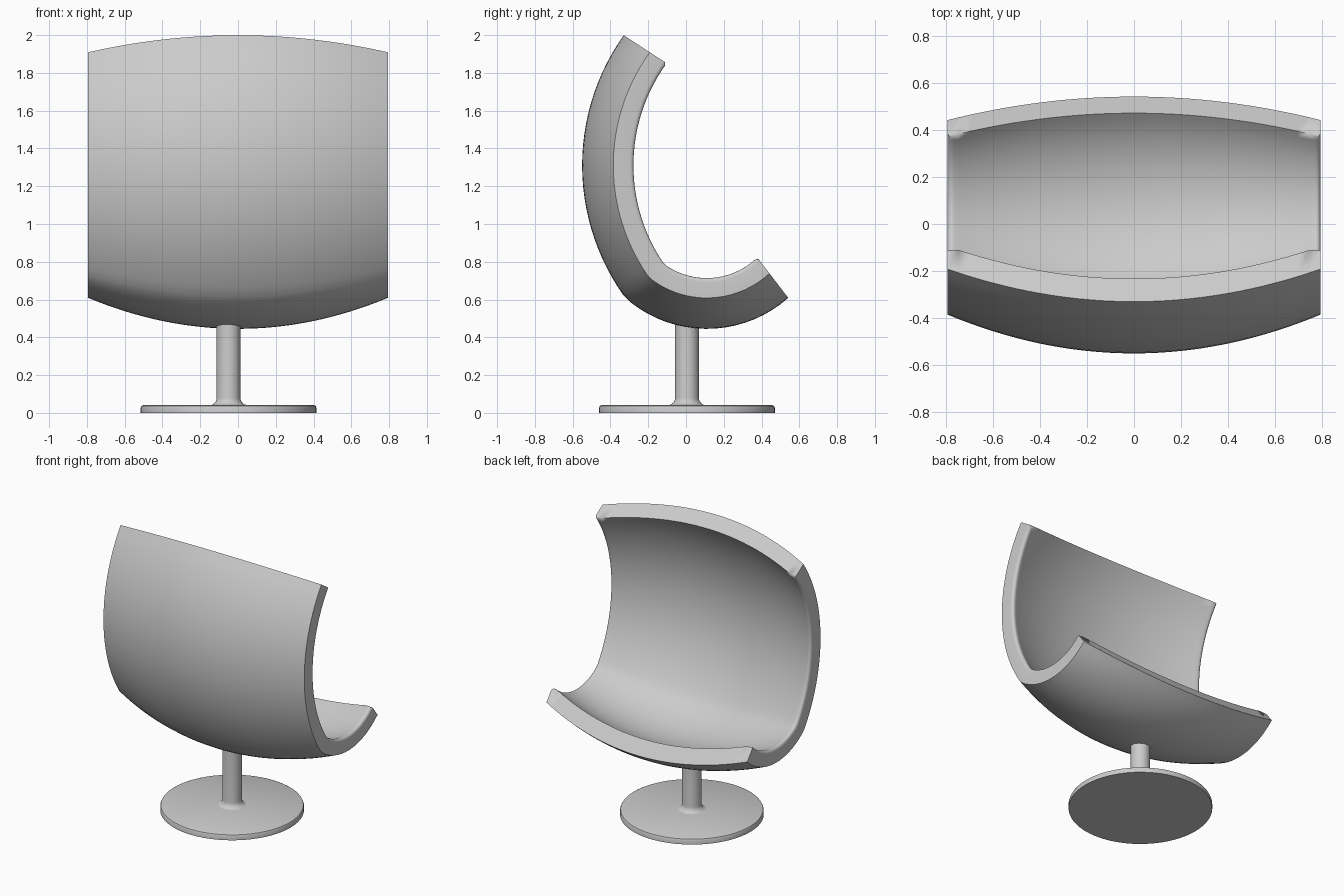
import bpy, bmesh, math
from mathutils import Vector

if "Cube" in bpy.data.objects:
    bpy.data.objects.remove(bpy.data.objects["Cube"], do_unlink=True)

grey = bpy.data.materials.new("light_grey")
grey.use_nodes = True
colour = (0.6, 0.6, 0.6, 1)
grey.diffuse_color = colour
grey.node_tree.nodes["Principled BSDF"].inputs["Base Color"].default_value = colour


def finish(name, bm, angle):
    """Turn a bmesh into a smooth shaded object."""
    bmesh.ops.remove_doubles(bm, verts=bm.verts, dist=1e-5)
    bmesh.ops.recalc_face_normals(bm, faces=bm.faces)
    mesh = bpy.data.meshes.new(name)
    bm.to_mesh(mesh)
    bm.free()
    mesh.materials.append(grey)
    obj = bpy.data.objects.new(name, mesh)
    bpy.context.collection.objects.link(obj)
    bpy.ops.object.select_all(action='DESELECT')
    obj.select_set(True)
    bpy.context.view_layer.objects.active = obj
    bpy.ops.object.shade_smooth_by_angle(angle=math.radians(angle))
    return obj


def arc(cy, cz, radius, start, end, steps):
    """Points of an arc in the side plane."""
    points = []
    for i in range(steps + 1):
        a = math.radians(start + (end - start) * i / steps)
        points.append(Vector((0, cy + radius * math.cos(a), cz + radius * math.sin(a))))
    return points


def lathe(name, profile, centre, sides=64):
    """Revolve a radius and height profile about a vertical axis."""
    bm = bmesh.new()
    verts = [bm.verts.new((r, 0, z)) for r, z in profile]
    edges = [bm.edges.new(pair) for pair in zip(verts, verts[1:])]
    bmesh.ops.spin(bm, geom=verts + edges, cent=(0, 0, 0), axis=(0, 0, 1),
                   angle=math.tau, steps=sides)
    obj = finish(name, bm, 35)
    obj.location = (*centre, 0)
    return obj


# Curved seat shell: side profile bowed across the width
HALF, BOW, THICK, DEPTH, COLS = 0.793, 0.165, 0.116, 0.275, 32
outline = (arc(0.64, 1.31, 1.19, 144.6, 215.4, 26)
           + arc(0.11, 1.095, 0.65, 227.2, 311.6, 18)[1:])
lining = (arc(0.64, 1.31, 0.915, 143.9, 213.9, 26)
          + arc(0.11, 1.095, 0.378, 232, 314.5, 18)[1:])

bm = bmesh.new()


def skin(extra):
    rows = []
    for outer, inner in zip(outline, lining):
        row = []
        for c in range(COLS + 1):
            s = 2 * c / COLS - 1
            point = outer.lerp(inner, (BOW * s * s + extra) / DEPTH)
            point.x = HALF * s
            row.append(bm.verts.new(point))
        rows.append(row)
    for a, b in zip(rows, rows[1:]):
        for c in range(COLS):
            bm.faces.new((a[c], a[c + 1], b[c + 1], b[c]))
    # Rim loop running round the four borders
    return (rows[0] + [r[-1] for r in rows[1:]] + rows[-1][-2::-1]
            + [r[0] for r in rows[-2:0:-1]])


outer_rim, inner_rim = skin(0), skin(THICK)
for i in range(len(outer_rim)):
    bm.faces.new((outer_rim[i - 1], outer_rim[i], inner_rim[i], inner_rim[i - 1]))

# Rounded inner rim
rim_edges = [bm.edges.get((inner_rim[i - 1], inner_rim[i])) for i in range(len(inner_rim))]
bmesh.ops.bevel(bm, geom=rim_edges, offset=0.038, offset_type='OFFSET', segments=5,
                profile=0.5, affect='EDGES', clamp_overlap=True)
finish("seat_shell", bm, 35)

# Round foot and column
CENTRE = (-0.05, 0.005)
lathe("base_disc", [(0, 0), (0.465, 0), (0.465, 0.028), (0.461, 0.037),
                    (0.45, 0.042), (0, 0.042)], CENTRE)
fillet = [(0.103 - 0.04 * math.sin(a), 0.08 - 0.04 * math.cos(a))
          for a in (math.pi / 2 * i / 6 for i in range(7))]
lathe("column", fillet + [(0.063, 0.49), (0, 0.49)], CENTRE, 40)
